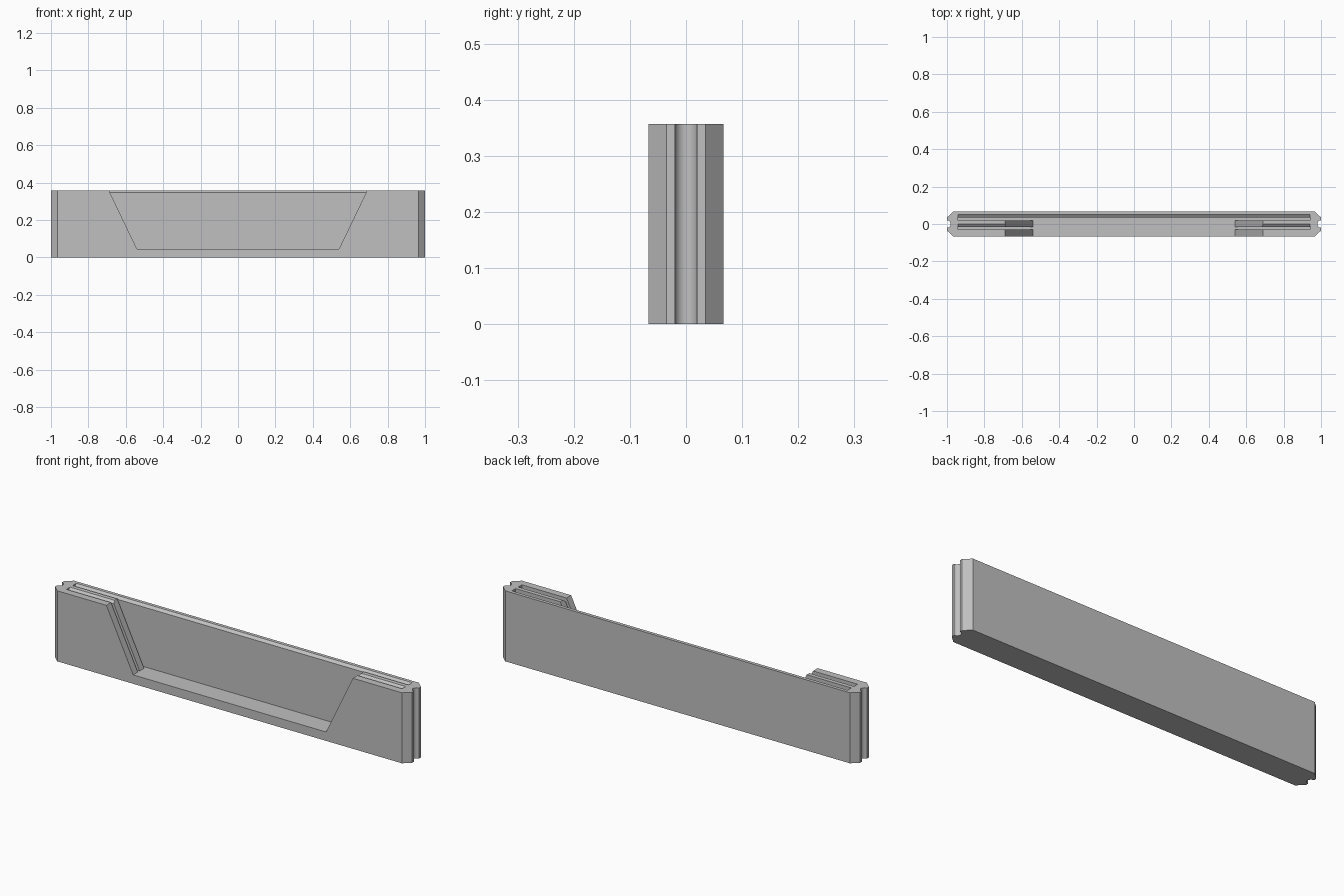
import bpy, bmesh
from math import cos, sin, pi
from mathutils import Vector

cube = bpy.data.objects.get("Cube")
if cube:
    bpy.data.objects.remove(cube, do_unlink=True)

HALF_LENGTH, HALF_DEPTH, HEIGHT = 1.0, 0.067, 0.357
FLOOR, RAMP = 0.045, 0.346      # slot floor and lower edge of the lead-in ramp
ABOVE = 0.42                    # cutters end clear of the top

grey = bpy.data.materials.new("light grey")
grey.use_nodes = True
grey.diffuse_color = (0.53, 0.53, 0.53, 1)
grey.node_tree.nodes["Principled BSDF"].inputs["Base Color"].default_value = (0.53, 0.53, 0.53, 1)


def prism(name, points, offset):
    """Extrude a closed 3D polygon along an offset."""
    bm = bmesh.new()
    face = bm.faces.new([bm.verts.new(p) for p in points])
    ext = bmesh.ops.extrude_face_region(bm, geom=[face])
    moved = [v for v in ext["geom"] if isinstance(v, bmesh.types.BMVert)]
    bmesh.ops.translate(bm, verts=moved, vec=Vector(offset))
    bmesh.ops.recalc_face_normals(bm, faces=bm.faces)
    mesh = bpy.data.meshes.new(name)
    bm.to_mesh(mesh)
    bm.free()
    mesh.materials.append(grey)
    obj = bpy.data.objects.new(name, mesh)
    bpy.context.collection.objects.link(obj)
    return obj


# Plan outline: bevelled ends, each with a round vertical groove
groove = [(HALF_LENGTH - 0.02 * cos(a), 0.02 * sin(a))
          for a in [-pi / 2 + pi * i / 16 for i in range(17)]]
end = [(0.965, -HALF_DEPTH), (HALF_LENGTH, -0.035)] + groove
end += [(HALF_LENGTH, 0.035), (0.965, HALF_DEPTH)]
outline = end + [(-x, -y) for x, y in end]
body = prism("holder_body", [(x, y, 0) for x, y in outline], (0, 0, HEIGHT))


# Long card slots, each with a sloped lead-in along its back edge
def slot_cutter(name, front, back, lip):
    profile = [(front, FLOOR), (back, FLOOR), (back, RAMP),
               (lip, HEIGHT), (lip, ABOVE), (front, ABOVE)]
    return prism(name, [(-0.94, y, z) for y, z in profile], (1.88, 0, 0))


# Tapered viewing window, open to the front and the top
window = [(-0.54, FLOOR), (0.54, FLOOR), (0.69, HEIGHT),
          (0.69, ABOVE), (-0.69, ABOVE), (-0.69, HEIGHT)]
cutters = [
    prism("window_cutter", [(x, -0.1, z) for x, z in window], (0, 0.128, 0)),
    slot_cutter("back_slot_cutter", 0.020, 0.035, 0.050),
    slot_cutter("front_slot_cutter", -0.030, -0.015, -0.001),
]

bpy.context.view_layer.objects.active = body
body.select_set(True)
for cutter in cutters:
    cutter.hide_render = True
    mod = body.modifiers.new(cutter.name, "BOOLEAN")
    mod.operation = "DIFFERENCE"
    mod.solver = "EXACT"
    mod.object = cutter
    bpy.ops.object.modifier_apply(modifier=mod.name)
for cutter in cutters:
    bpy.data.objects.remove(cutter, do_unlink=True)

# Round grooves smooth, all other edges crisp
bpy.ops.object.shade_smooth_by_angle(angle=pi / 9)
